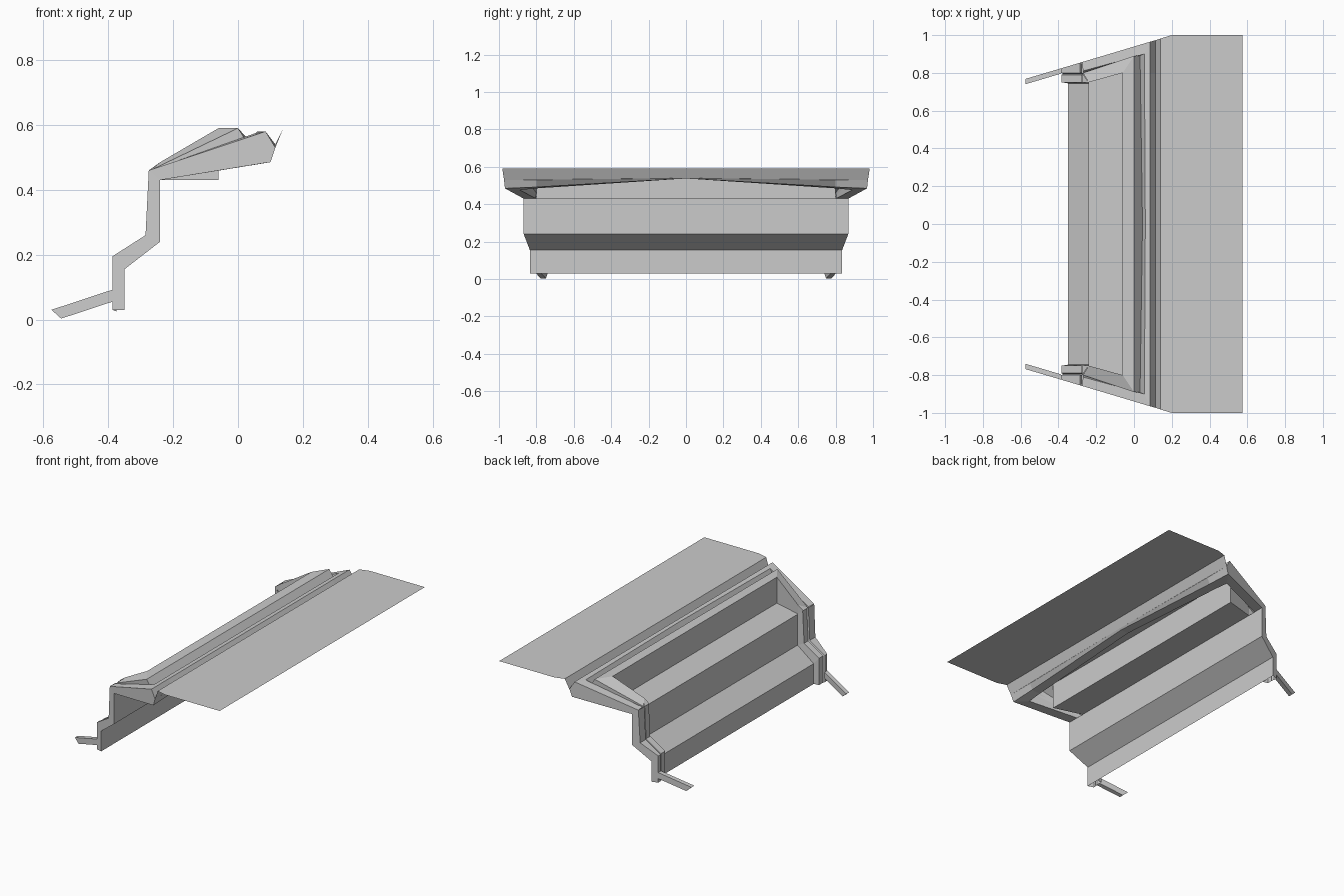
import bpy


def oy(x):
    # outer edge of the tapered body
    return 0.768 + (x + 0.575) * 0.297


def mesh(name, verts, faces):
    me = bpy.data.meshes.new(name)
    me.from_pydata(verts, [], faces)
    ob = bpy.data.objects.new(name, me)
    bpy.context.collection.objects.link(ob)
    m = ob.modifiers.new("mirror", 'MIRROR')
    m.use_axis = (False, True, False)
    m.use_clip = True
    return ob


def loft(name, *rows):
    # quads between successive polylines with equal point counts
    n = len(rows[0])
    faces = [(r * n + i, r * n + i + 1, (r + 1) * n + i + 1, (r + 1) * n + i)
             for r in range(len(rows) - 1) for i in range(n - 1)]
    return mesh(name, [p for row in rows for p in row], faces)


def across(profile, width):
    # half of a profile swept from the outer edge to the centre line
    return ([(x, width(x), z) for x, z in profile], [(x, 0, z) for x, z in profile])


# stepped panels
back = [(-0.35, 0.03), (-0.35, 0.155), (-0.24, 0.24), (-0.24, 0.43)]
front = [(-0.387, 0.03), (-0.387, 0.195), (-0.285, 0.26), (-0.275, 0.46)]
loft("step_panels", *across(back, oy))
loft("upper_tread",
     [(-0.24, 0.75, 0.43), (-0.06, 0.80, 0.43), (-0.06, 0.80, 0.59), (0, 0.89, 0.59)],
     [(-0.24, 0, 0.43), (-0.06, 0, 0.43), (-0.06, 0, 0.59), (0, 0, 0.59)])

# side trim following the steps: outer side, front, inner side
loft("step_side_trim",
     [(x, oy(x), z) for x, z in back],
     [(x, oy(x), z) for x, z in front],
     [(x, 0.80, z) for x, z in front],
     [(x + 0.012, 0.795, z - 0.005) for x, z in front],
     [(x + 0.004, 0.79, z) for x, z in front],
     [(x + 0.004, 0.75, z) for x, z in front],
     [(x, 0.745, z) for x, z in back])

# sloped cheeks beside the upper tread
loft("upper_cheek",
     [(-0.24, 0.75, 0.43), (-0.06, 0.80, 0.43)],
     [(-0.24, 0.75, 0.485), (-0.06, 0.80, 0.59)],
     [(-0.27, 0.80, 0.46), (0, 0.89, 0.59)])
mesh("cheek_end", [(-0.275, 0.75, 0.46), (-0.24, 0.75, 0.43),
                   (-0.24, 0.75, 0.485), (-0.275, 0.80, 0.46)],
     [(0, 1, 2), (0, 2, 3)])

# groove and raised frame wrapping sides and top
loft("groove_and_frame",
     [(-0.27, 0.80, 0.46), (0, 0.89, 0.59), (0, 0, 0.59)],
     [(-0.265, 0.805, 0.45), (0.032, 0.892, 0.54), (0.045, 0, 0.54)],
     [(-0.27, 0.81, 0.46), (0.055, 0.90, 0.575), (0.06, 0, 0.58)],
     [(-0.275, oy(-0.275), 0.46), (0.085, 0.965, 0.58), (0.085, 0, 0.58)])

# notch, arched lip and its underside
loft("front_lip",
     [(0.085, 0.965, 0.58), (0.085, 0.80, 0.58), (0.085, 0, 0.58)],
     [(0.115, 0.973, 0.53), (0.115, 0.80, 0.53), (0.115, 0, 0.54)],
     [(0.10, 0.968, 0.485), (0.10, 0.80, 0.492), (0.10, 0, 0.538)],
     [(0.045, 0.89, 0.476), (0.045, 0.80, 0.485), (0.045, 0, 0.538)],
     [(0.035, 0.89, 0.54), (0.04, 0.80, 0.54), (0.045, 0, 0.54)])

# side beams: outer wall, underside, inner wall
loft("side_beam",
     [(-0.275, oy(-0.275), 0.46), (0.085, 0.965, 0.58), (0.115, 0.973, 0.53)],
     [(-0.24, oy(-0.24), 0.43), (0.085, 0.963, 0.483), (0.10, 0.968, 0.485)])
loft("beam_underside",
     [(-0.24, oy(-0.24), 0.43), (0.10, 0.968, 0.485)],
     [(-0.24, 0.80, 0.43), (0.045, 0.89, 0.476)],
     [(-0.265, 0.805, 0.45), (0.032, 0.892, 0.54)])

# flat roof sheet with its turned-down edge
loft("roof_sheet",
     [(0.115, 0.973, 0.53), (0.115, 0, 0.54)],
     [(0.14, 0.982, 0.59), (0.14, 0, 0.59)],
     [(0.20, 1.0, 0.59), (0.20, 0, 0.59)],
     [(0.575, 1.0, 0.59), (0.575, 0, 0.59)])

# slanted support arms at the foot
ring = [(-0.575, 0.03), (-0.545, 0.003), (-0.387, 0.055), (-0.387, 0.092)]
arm = [(x, oy(x), z) for x, z in ring] + [(x, oy(x) - 0.028, z) for x, z in ring]
mesh("foot_arm", arm, [(0, 1, 2, 3), (7, 6, 5, 4), (0, 3, 7, 4),
                       (1, 0, 4, 5), (2, 1, 5, 6)])
